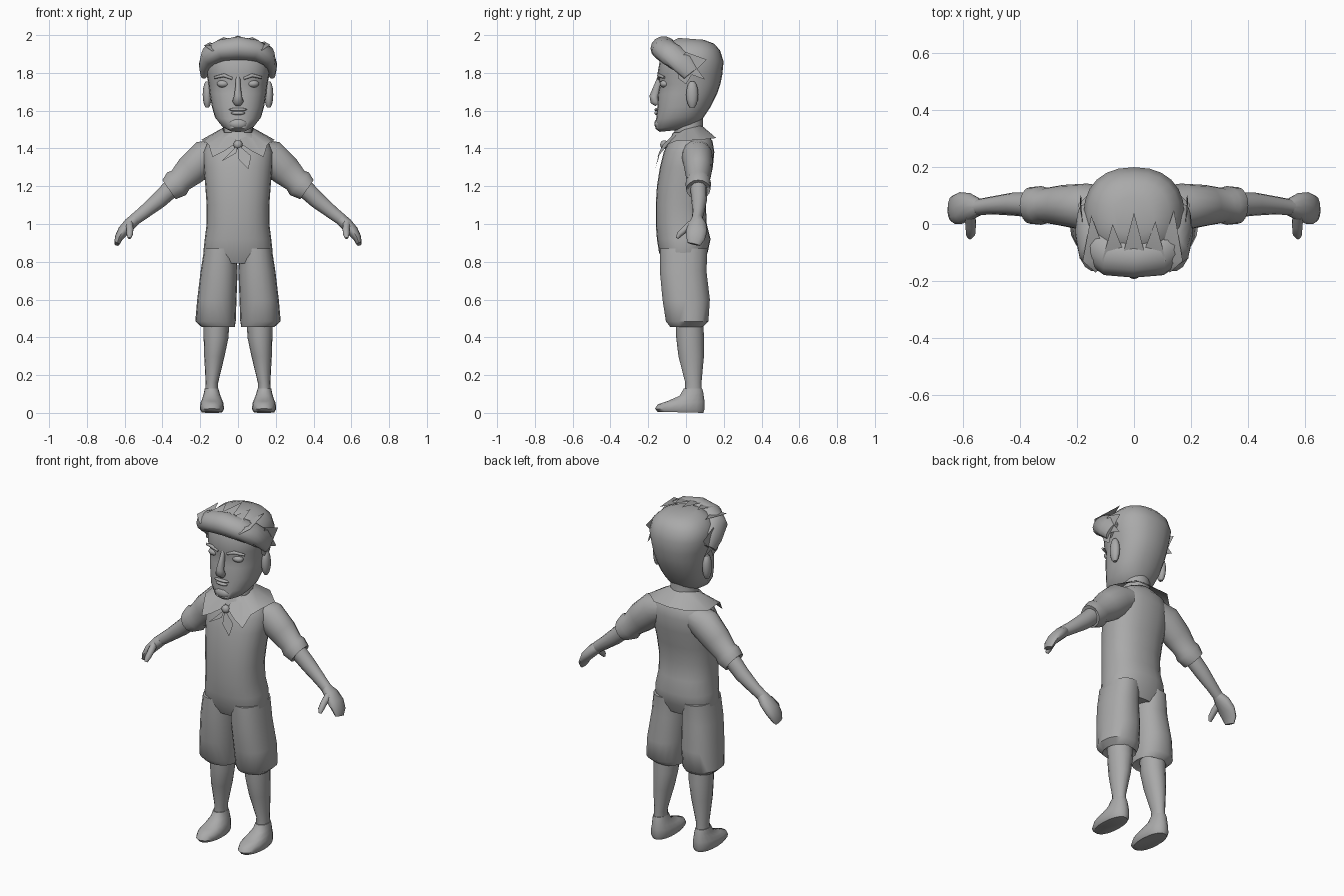
import bpy, bmesh, math
from mathutils import Vector

grey = bpy.data.materials.new("plain grey")
grey.diffuse_color = (0.4, 0.4, 0.4, 1)


def make(name, verts, faces, mirror=False, angle=50):
    me = bpy.data.meshes.new(name)
    me.from_pydata([tuple(v) for v in verts], [], faces)
    bm = bmesh.new()
    bm.from_mesh(me)
    if mirror:
        dup = bmesh.ops.duplicate(bm, geom=bm.verts[:] + bm.edges[:] + bm.faces[:])["geom"]
        for v in [g for g in dup if isinstance(g, bmesh.types.BMVert)]:
            v.co.x *= -1
        bmesh.ops.reverse_faces(bm, faces=[g for g in dup if isinstance(g, bmesh.types.BMFace)])
    bmesh.ops.recalc_face_normals(bm, faces=bm.faces)
    bm.to_mesh(me)
    bm.free()
    ob = bpy.data.objects.new(name, me)
    bpy.context.collection.objects.link(ob)
    me.materials.append(grey)
    bpy.ops.object.select_all(action='DESELECT')
    ob.select_set(True)
    bpy.context.view_layer.objects.active = ob
    bpy.ops.object.shade_smooth_by_angle(angle=math.radians(angle))
    return ob


def skin(name, rings, mirror=False, angle=50):
    n = len(rings[0])
    faces = [(k*n + i, k*n + (i+1) % n, (k+1)*n + (i+1) % n, (k+1)*n + i)
             for k in range(len(rings)-1) for i in range(n)]
    faces += [tuple(range(n)), tuple(range((len(rings)-1)*n, len(rings)*n))]
    return make(name, [p for r in rings for p in r], faces, mirror, angle)


def rnd(a, p):
    c, s = math.cos(a), math.sin(a)
    return math.copysign(abs(c)**(2/p), c), math.copysign(abs(s)**(2/p), s)


def stack(name, rows, n=20, p=2.3, mirror=False):
    """Upright loft; each row is front z, back z, front y, back y, centre x, half width."""
    rings = []
    for zf, zb, yf, yb, cx, rx in rows:
        ring = []
        for i in range(n):
            c, s = rnd(math.tau*i/n, p)
            t = (s + 1)/2
            ring.append((cx + rx*c, yf + (yb-yf)*t, zf + (zb-zf)*t))
        rings.append(ring)
    return skin(name, rings, mirror)


def tube(name, rows, n=12, mirror=False):
    """Loft along a path; each row is x, y, z, radius in y, radius across."""
    pts = [Vector(r[:3]) for r in rows]
    rings = []
    for k, r in enumerate(rows):
        t = (pts[min(k+1, len(pts)-1)] - pts[max(k-1, 0)]).normalized()
        u = t.cross(Vector((0, 1, 0))).normalized()
        w = u.cross(t)
        rings.append([pts[k] + w*r[3]*math.cos(math.tau*i/n) + u*r[4]*math.sin(math.tau*i/n)
                      for i in range(n)])
    return skin(name, rings, mirror)


def ball(name, loc, size, mirror=False, n=12):
    rows = []
    for k in range(1, 8):
        a = math.pi*k/8
        r, z = math.sin(a), loc[2] - size[2]*math.cos(a)
        rows.append((z, z, loc[1]-size[1]*r, loc[1]+size[1]*r, loc[0], size[0]*r))
    return stack(name, rows, n, 2, mirror)


# Head and neck
stack("head", [
    (1.488, 1.505, -.14, .03, 0, .045), (1.505, 1.53, -.162, .07, 0, .085),
    (1.555, 1.575, -.158, .10, 0, .122), (1.62, 1.62, -.152, .13, 0, .138),
    (1.69, 1.69, -.148, .165, 0, .15), (1.74, 1.74, -.138, .182, 0, .156),
    (1.79, 1.79, -.152, .192, 0, .166), (1.86, 1.86, -.14, .199, 0, .177),
    (1.92, 1.92, -.12, .18, 0, .162), (1.96, 1.955, -.09, .148, 0, .125),
    (1.985, 1.975, -.04, .095, 0, .07)], 24)
stack("neck", [(1.42, 1.42, -.07, .11, 0, .09), (1.49, 1.49, -.062, .09, 0, .076),
               (1.57, 1.57, -.06, .09, 0, .078)], 16, 2)
ball("ear", (.163, .033, 1.685), (.024, .032, .075), True)

# Face features
tube("nose", [(0, -.135, 1.78, .014, .012), (0, -.15, 1.73, .02, .014),
              (0, -.17, 1.675, .024, .022), (0, -.165, 1.65, .024, .03),
              (0, -.15, 1.635, .016, .02)], 10)
ball("eye", (.078, -.112, 1.742), (.034, .027, .021), True)
tube("brow", [(.03, -.145, 1.77, .006, .007), (.075, -.143, 1.787, .01, .01),
              (.125, -.115, 1.775, .006, .007)], 8, True)
ball("upper_lip", (0, -.154, 1.606), (.048, .013, .009))
ball("lower_lip", (0, -.154, 1.587), (.038, .014, .010))
ball("chin", (0, -.142, 1.53), (.05, .026, .03))

# Hair: rolled fringe, sideburn locks and jagged locks on top
half = [(.178, .03, 1.80, .05, .022), (.17, -.01, 1.85, .065, .035),
        (.142, -.075, 1.895, .07, .055), (.085, -.112, 1.92, .07, .058)]
tube("hair_fringe", [(-x, y, z, a, b) for x, y, z, a, b in half]
     + [(0, -.118, 1.93, .07, .064)] + half[::-1], 14)
make("hair_side_lock", [(.187, -.05, 1.86), (.182, -.04, 1.77), (.176, .0, 1.74), (.186, .03, 1.79),
                        (.184, .10, 1.765), (.19, .06, 1.82), (.188, .11, 1.87), (.18, 0, 1.91)],
     [tuple(range(8))], True)
tips = [(-.15, .03), (-.075, .0), (0, .04), (.075, .01), (.14, .05)]
verts, faces = [], []
for x, y in tips:
    h = 1.99 - 1.6*x*x
    k = len(verts)
    verts += [(x*.9-.045, -.13, h-.01), (x*.9+.045, -.13, h-.01), (x, y, h+.008), (x*.9, -.17, h-.04)]
    faces += [(k, k+1, k+2), (k+3, k+1, k)]
make("hair_top_locks", verts, faces)

# Shirt body and hips
stack("torso", [
    (.79, .79, -.115, .09, 0, .16), (.85, .85, -.143, .115, 0, .184),
    (.92, .92, -.154, .13, 0, .176), (1.0, 1.0, -.16, .11, 0, .166),
    (1.1, 1.1, -.16, .105, 0, .166), (1.2, 1.2, -.154, .12, 0, .173),
    (1.3, 1.3, -.138, .142, 0, .182), (1.38, 1.38, -.118, .15, 0, .186),
    (1.44, 1.44, -.09, .14, 0, .16), (1.485, 1.485, -.068, .105, 0, .085)], 24)
stack("shorts_leg", [
    (.475, .475, -.06, .08, .11, .07), (.455, .455, -.085, .09, .105, .088),
    (.485, .485, -.108, .12, .119, .107), (.6, .6, -.126, .128, .112, .104),
    (.75, .75, -.14, .11, .1, .098), (.87, .87, -.14, .115, .094, .085)], 18, 2.3, True)

# Arms
tube("sleeve", [(.09, .05, 1.385, .08, .07), (.17, .06, 1.355, .082, .092),
                (.25, .065, 1.285, .072, .084), (.305, .065, 1.232, .062, .068),
                (.325, .065, 1.213, .068, .078), (.365, .065, 1.182, .064, .062),
                (.355, .065, 1.192, .045, .045)], 16, True)
tube("forearm", [(.33, .065, 1.21, .045, .05), (.42, .07, 1.125, .041, .044),
                 (.50, .065, 1.06, .031, .035), (.55, .058, 1.022, .028, .031)], 12, True)
tube("hand", [(.54, .058, 1.03, .028, .031), (.573, .06, 1.0, .048, .033),
              (.608, .056, .962, .056, .03), (.632, .05, .925, .05, .022),
              (.641, .042, .893, .034, .013)], 12, True)
tube("thumb", [(.575, .03, 1.0, .022, .02), (.572, -.005, .972, .018, .019),
               (.573, -.035, .945, .015, .017), (.575, -.047, .925, .008, .009)], 10, True)

# Lower legs and shoes
stack("lower_leg", [
    (.52, .52, -.055, .09, .115, .07), (.4, .4, -.052, .095, .116, .066),
    (.3, .3, -.04, .095, .125, .054), (.16, .16, -.004, .082, .138, .033),
    (.09, .09, -.01, .085, .14, .035)], 16, 2, True)
stack("shoe", [
    (.006, 0, -.152, .093, .138, .054), (.022, .018, -.166, .1, .138, .064),
    (.045, .06, -.152, .1, .138, .061), (.062, .085, -.1, .096, .138, .052),
    (.09, .11, -.035, .092, .139, .043), (.13, .13, -.012, .086, .14, .036)], 18, 2.2, True)

# Collar with pointed front flaps
inner = [(0, .085, 1.52), (.05, .075, 1.52), (.078, .03, 1.51), (.08, -.01, 1.50),
         (.07, -.045, 1.48), (.06, -.06, 1.47), (.04, -.078, 1.462), (.012, -.088, 1.452)]
outer = [(0, .165, 1.45), (.10, .16, 1.455), (.195, .07, 1.445), (.18, -.05, 1.44),
         (.155, -.10, 1.42), (.135, -.15, 1.355), (.075, -.14, 1.385), (.015, -.118, 1.425)]
m = len(inner)
make("collar", inner + outer, [(i, i+1, m+i+1, m+i) for i in range(m-1)], True)

# Kerchief knot and tails
ball("kerchief_knot", (0, -.115, 1.42), (.024, .022, .024))
for name, a, b, tip in [("right_tail", (-.05, -.14, 1.37), (-.01, -.142, 1.375), (-.09, -.15, 1.33)),
                        ("left_tail", (.002, -.15, 1.345), (.07, -.145, 1.36), (.055, -.163, 1.29))]:
    make("kerchief_" + name, [(0, -.125, 1.42), a, tip, b], [(0, 1, 2, 3)])
